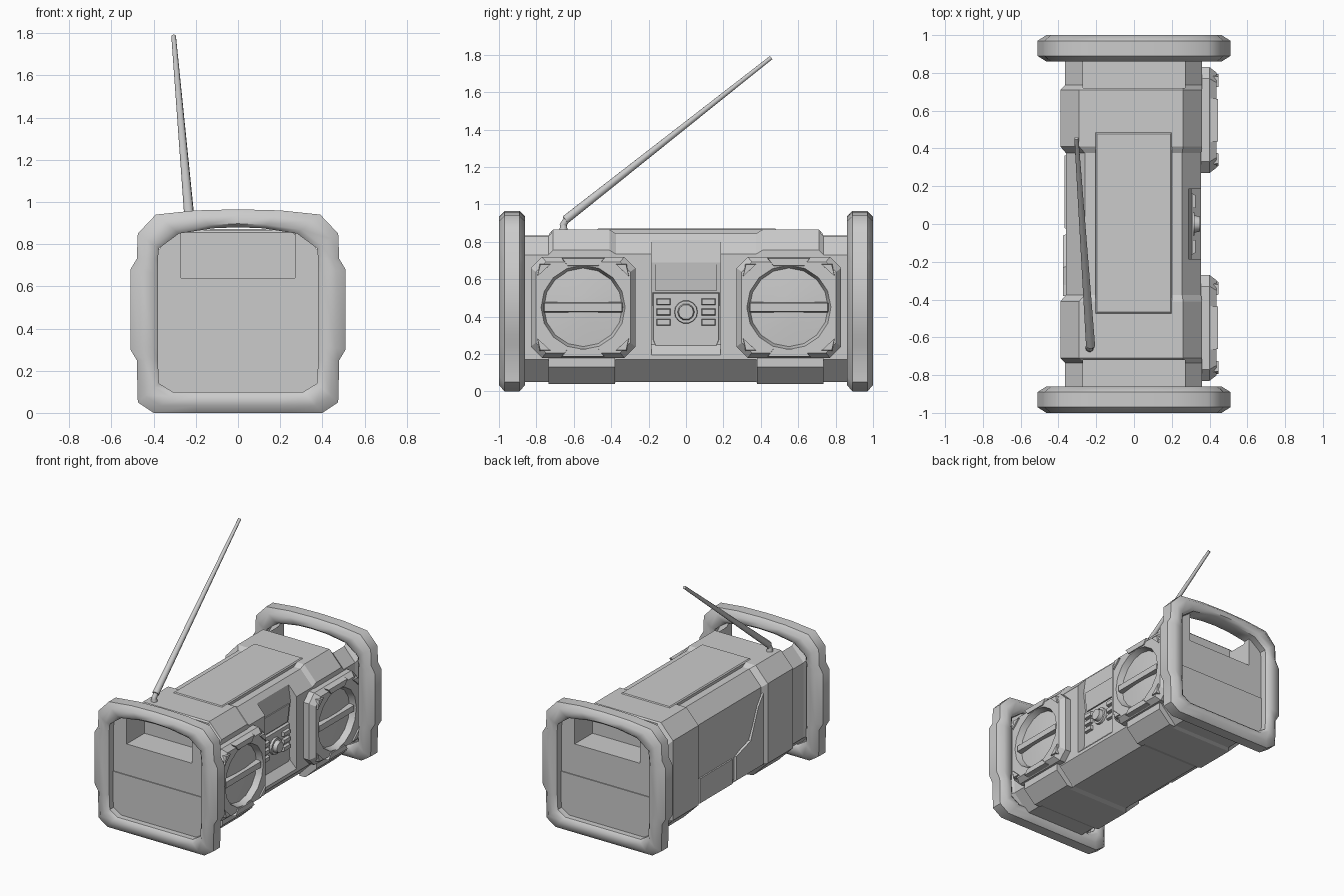
import bpy, bmesh, math
from mathutils import Vector

if "Cube" in bpy.data.objects:
    bpy.data.objects.remove(bpy.data.objects["Cube"])


def loft(name, loops, caps=True, closed=False, angle=30):
    """Skin equal-length point loops into a mesh object."""
    bm = bmesh.new()
    rows = [[bm.verts.new(p) for p in loop] for loop in loops]
    n = len(rows[0])
    pairs = list(zip(rows, rows[1:])) + ([(rows[-1], rows[0])] if closed else [])
    for a, b in pairs:
        for i in range(n):
            j = (i + 1) % n
            bm.faces.new((a[i], a[j], b[j], b[i]))
    if caps and not closed:
        bm.faces.new(rows[0])
        bm.faces.new(rows[-1])
    bmesh.ops.recalc_face_normals(bm, faces=bm.faces)
    me = bpy.data.meshes.new(name)
    bm.to_mesh(me)
    bm.free()
    ob = bpy.data.objects.new(name, me)
    bpy.context.collection.objects.link(ob)
    bpy.ops.object.select_all(action='DESELECT')
    ob.select_set(True)
    bpy.context.view_layer.objects.active = ob
    if angle:
        bpy.ops.object.shade_smooth_by_angle(angle=math.radians(angle))
    return ob


def slab(name, yz, x0, x1, inset=0.0):
    """Profile in y-z extruded along x, with an optional tapered front."""
    cy = sum(p[0] for p in yz) / len(yz)
    cz = sum(p[1] for p in yz) / len(yz)
    def shrink(y, z):
        return (x1, y - math.copysign(min(inset, abs(y - cy)), y - cy),
                z - math.copysign(min(inset, abs(z - cz)), z - cz))
    return loft(name, [[(x0, y, z) for y, z in yz], [shrink(y, z) for y, z in yz]], angle=0)


def rect(y, z, w, h):
    return [(y - w/2, z - h/2), (y + w/2, z - h/2), (y + w/2, z + h/2), (y - w/2, z + h/2)]


def along_y(name, xz, y0, y1):
    return loft(name, [[(x, y, z) for x, z in xz] for y in (y0, y1)], angle=0)


def cut(target, cutter):
    cutter.hide_render = True
    bpy.context.view_layer.objects.active = target
    m = target.modifiers.new('cut', 'BOOLEAN')
    m.operation, m.object, m.solver = 'DIFFERENCE', cutter, 'EXACT'
    bpy.ops.object.modifier_apply(modifier=m.name)
    bpy.data.objects.remove(cutter)


# Main body: chamfered section with raised bands near both ends
def section(y, xl, xr, top, bot):
    return [(x, y, z) for x, z in (
        (xr - .10, top), (xr, top - .11), (xr, bot + .12), (xr - .12, bot),
        (.12 - xl, bot), (-xl, bot + .12), (-xl, top - .11), (.10 - xl, top))]

end, band, mid = (.365, .36, .84, .05), (.39, .36, .866, .04), (.36, .355, .845, .05)
half = [(.93, (.385, .385, .875, .05)), (.87, end), (.735, end), (.71, band), (.41, band), (.375, mid)]
stations = [(-y, p) for y, p in half] + [(y, p) for y, p in reversed(half)]
body = loft("radio_body", [section(y, *p) for y, p in stations], angle=0)

# Hand recesses at both ends
for s in (-1, 1):
    cut(body, along_y("hand_recess", [(-.27, .64), (.27, .64), (.27, 1), (-.27, 1)], s * .72, s * 1.1))

# Recess for the control panel, opening into the top chamfer
recess_side = [(.50, .21), (.36, .19), (.30, .25), (.285, .53), (.305, .69), (.285, .83), (.50, .83)]
cut(body, along_y("panel_recess", recess_side, -.185, .185))

# Bumper frames with a carry handle on top
outer = [(0, 0), (.2, 0), (.40, 0), (.475, .05), (.48, .25), (.51, .30), (.51, .68),
         (.48, .73), (.475, .85), (.39, .94), (.2, .96), (0, .965)]
inner = [(0, .10), (.2, .10), (.31, .10), (.375, .14), (.38, .25), (.38, .32), (.38, .66),
         (.38, .73), (.375, .78), (.28, .85), (.12, .875), (0, .88)]
cross = [(0, -.04), (.35, -.07), (.8, -.07), (1, -.05), (1, .05), (.8, .07), (.35, .07), (0, .04)]
full = lambda pts: pts + [(-x, z) for x, z in pts[-2:0:-1]]
for s, nm in ((-1, "front"), (1, "back")):
    loops = []
    for (ox, oz), (ix, iz) in zip(full(outer), full(inner)):
        loops.append([(ox + (ix - ox) * t, s * .93 + d, oz + (iz - oz) * t) for t, d in cross])
    loft(nm + "_bumper_frame", loops, closed=True, angle=45)
    # Raised lower half of the end panel
    along_y(nm + "_end_panel", [(-.31, .09), (.31, .09), (.378, .14), (.378, .41), (-.378, .41), (-.378, .14)],
            s * .92, s * .937)

# Top lid
loft("top_lid", [[(x, y, z) for x, y in ((-.205 + i, -.475 + i), (.2 - i, -.475 + i),
                                         (.2 - i, .485 - i), (-.205 + i, .485 - i))]
                 for z, i in ((.835, 0), (.865, 0), (.872, .008))], angle=0)

# Speakers
quarter = [(.28, .12), (.28, .21), (.22, .27), (.12, .27)]
outline = (quarter + [(-y, z) for y, z in reversed(quarter)] +
           [(-y, -z) for y, z in quarter] + [(y, -z) for y, z in reversed(quarter)])
zc = .45
for s, nm in ((-1, "front"), (1, "back")):
    yc = s * .55
    square = lambda x, k: [(x, yc + y * k, zc + z * k) for y, z in outline]
    ring = lambda x, r: [(x, yc + r * math.cos(math.tau * (i + .5) / 16 + .2),
                          zc + r * math.sin(math.tau * (i + .5) / 16 + .2)) for i in range(16)]
    loft(nm + "_speaker", [square(.34, 1), square(.40, 1), square(.437, .90), ring(.437, .225),
                           ring(.392, .21), ring(.405, .06)], angle=25)
    # Grille bar across the cone
    slab(nm + "_grille_bar", rect(yc, zc, .43, .06), .38, .43, .008)
    # Clamp tabs above and below the cone, with corner pads beside them
    for t in (-1, 1):
        tab = [(yc - .12, zc + t * .27), (yc + .12, zc + t * .27), (yc + .09, zc + t * .215),
               (yc - .09, zc + t * .215)]
        slab(nm + "_speaker_tab", tab, .36, .445, .008)
        for u in (-1, 1):
            slab(nm + "_corner_pad", [(yc + u * .17, zc + t * .235), (yc + u * .235, zc + t * .235),
                                      (yc + u * .25, zc + t * .16)], .40, .448, .006)
    # Lower foot under the speaker
    along_y(nm + "_speaker_foot", [(.24, .04), (.29, .04), (.385, .13), (.385, .19), (.30, .19)],
            s * .38, s * .735)

# Control face, display, buttons and knob
slab("control_face", [(-.18, .53), (.18, .53), (.18, .27), (.15, .20), (-.15, .20), (-.18, .27)], .28, .304, .006)
along_y("display", [(.27, .54), (.295, .54), (.312, .68), (.285, .68)], -.165, .165)
for s in (-1, 1):
    for z in (.48, .425, .37):
        slab("control_button", rect(s * .12, z, .08, .04), .29, .325, .006)

# Knob turned on its collar
def rod(name, a, b, r0, r1, n=10):
    a, b = Vector(a), Vector(b)
    q = (b - a).to_track_quat('Z', 'Y')
    ring = lambda c, r: [c + q @ Vector((r * math.cos(math.tau * i / n), r * math.sin(math.tau * i / n), 0))
                         for i in range(n)]
    return loft(name, [ring(a, r0), ring(b, r1)], angle=40)

rod("knob_collar", (.29, 0, .425), (.32, 0, .425), .065, .06, 14)
rod("tuning_knob", (.31, 0, .425), (.35, 0, .425), .048, .04, 10)

# Left side: battery door and sloped brace
slab("battery_door", rect(.17, .24, .40, .20), -.34, -.368, .008)
slab("left_brace", [(-.05, .15), (-.39, .15), (-.39, .70), (-.33, .62), (-.22, .40), (-.05, .33)], -.34, -.375, .01)

# Antenna with its pivot
rod("antenna_base", (-.235, -.655, .85), (-.235, -.655, .90), .025, .017)
rod("antenna_pivot", (-.235, -.66, .885), (-.23, -.635, .925), .018, .018)
rod("antenna_rod", (-.23, -.645, .918), (-.305, .455, 1.785), .024, .011)
